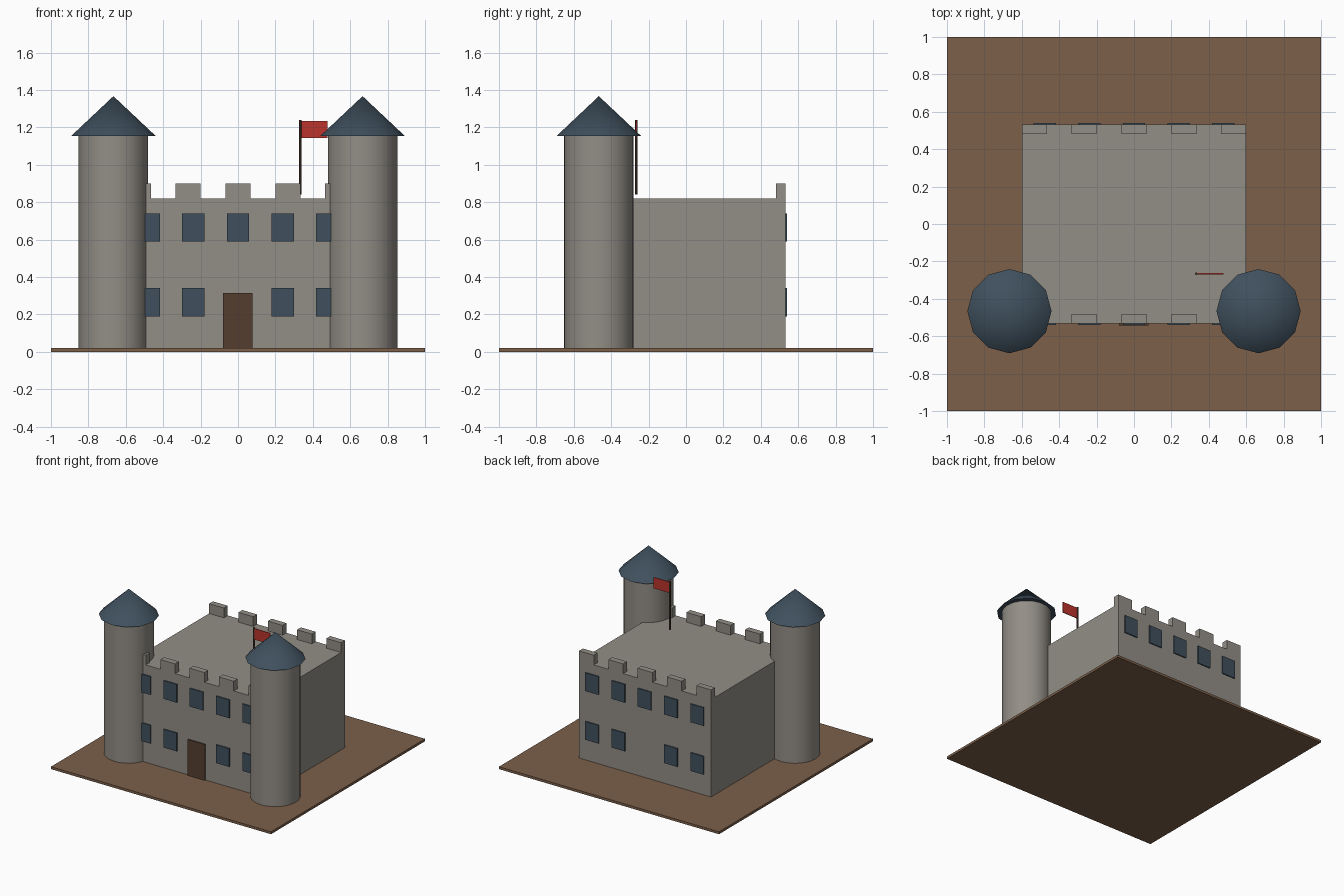
import bpy
import math

cube = bpy.data.objects.get("Cube")
if cube:
    bpy.data.objects.remove(cube, do_unlink=True)


def material(name, rgb):
    mat = bpy.data.materials.new(name)
    mat.use_nodes = True
    colour = (*rgb, 1)
    mat.diffuse_color = colour
    bsdf = next(n for n in mat.node_tree.nodes if n.type == "BSDF_PRINCIPLED")
    bsdf.inputs["Base Color"].default_value = colour
    return mat


STONE = material("stone grey", (0.29, 0.27, 0.24))
SLATE = material("slate blue", (0.05, 0.08, 0.11))
EARTH = material("earth brown", (0.2, 0.115, 0.068))
WOOD = material("dark wood", (0.09, 0.048, 0.03))
RED = material("flag red", (0.5, 0.033, 0.027))


def finish(name, mat, smooth=False):
    obj = bpy.context.object
    obj.name = name
    obj.data.materials.append(mat)
    if smooth:
        bpy.ops.object.shade_smooth_by_angle(angle=math.radians(35))
    return obj


def box(name, mat, low, high):
    """Box between two opposite corners."""
    centre = [(a + b) / 2 for a, b in zip(low, high)]
    bpy.ops.mesh.primitive_cube_add(size=1, location=centre)
    obj = bpy.context.object
    obj.scale = [b - a for a, b in zip(low, high)]
    bpy.ops.object.transform_apply(location=False, rotation=False, scale=True)
    return finish(name, mat)


def round_part(name, mat, x, y, z0, z1, r0, r1, sides):
    """Cylinder or cone standing between two heights."""
    bpy.ops.mesh.primitive_cone_add(vertices=sides, radius1=r0, radius2=r1,
                                    depth=z1 - z0, location=(x, y, (z0 + z1) / 2))
    return finish(name, mat, smooth=True)


# Ground and main hall
GROUND, ROOF, HALF_X, HALF_Y = 0.02, 0.82, 0.6, 0.532
box("ground", EARTH, (-1, -1, 0), (1, 1, GROUND))
box("hall", STONE, (-HALF_X, -HALF_Y, GROUND), (HALF_X, HALF_Y, ROOF))

# Battlements and windows on the front and back walls
for side, sign in (("front", -1), ("back", 1)):
    outer, inner = sign * HALF_Y, sign * (HALF_Y - 0.05)
    face = sign * (HALF_Y + 0.009)
    for i in range(-2, 3):
        x = i * 0.2665
        box(f"{side}_merlon", STONE, (x - 0.067, min(outer, inner), ROOF),
            (x + 0.067, max(outer, inner), 0.9))
        x = i * 0.239
        for floor, z in (("lower", 0.19), ("upper", 0.59)):
            if floor == "lower" and i == 0:
                continue
            box(f"{side}_{floor}_window", SLATE, (x - 0.06, min(outer, face), z),
                (x + 0.06, max(outer, face), z + 0.15))

# Door
box("door", WOOD, (-0.08, -HALF_Y - 0.0099, GROUND), (0.078, -HALF_Y, 0.315))

# Round corner towers with pointed roofs
for side, sign in (("left", 1), ("right", -1)):
    x, y = sign * 0.666, -0.466
    round_part(f"{side}_tower", STONE, x, y, GROUND, 1.155, 0.186, 0.186, 32)
    round_part(f"{side}_tower_roof", SLATE, x, y, 1.155, 1.367, 0.225, 0, 12)

# Flag and pole
round_part("flag_pole", WOOD, 0.333, -0.266, 0.84, 1.24, 0.007, 0.007, 8)
box("flag", RED, (0.335, -0.269, 1.143), (0.478, -0.263, 1.233))
